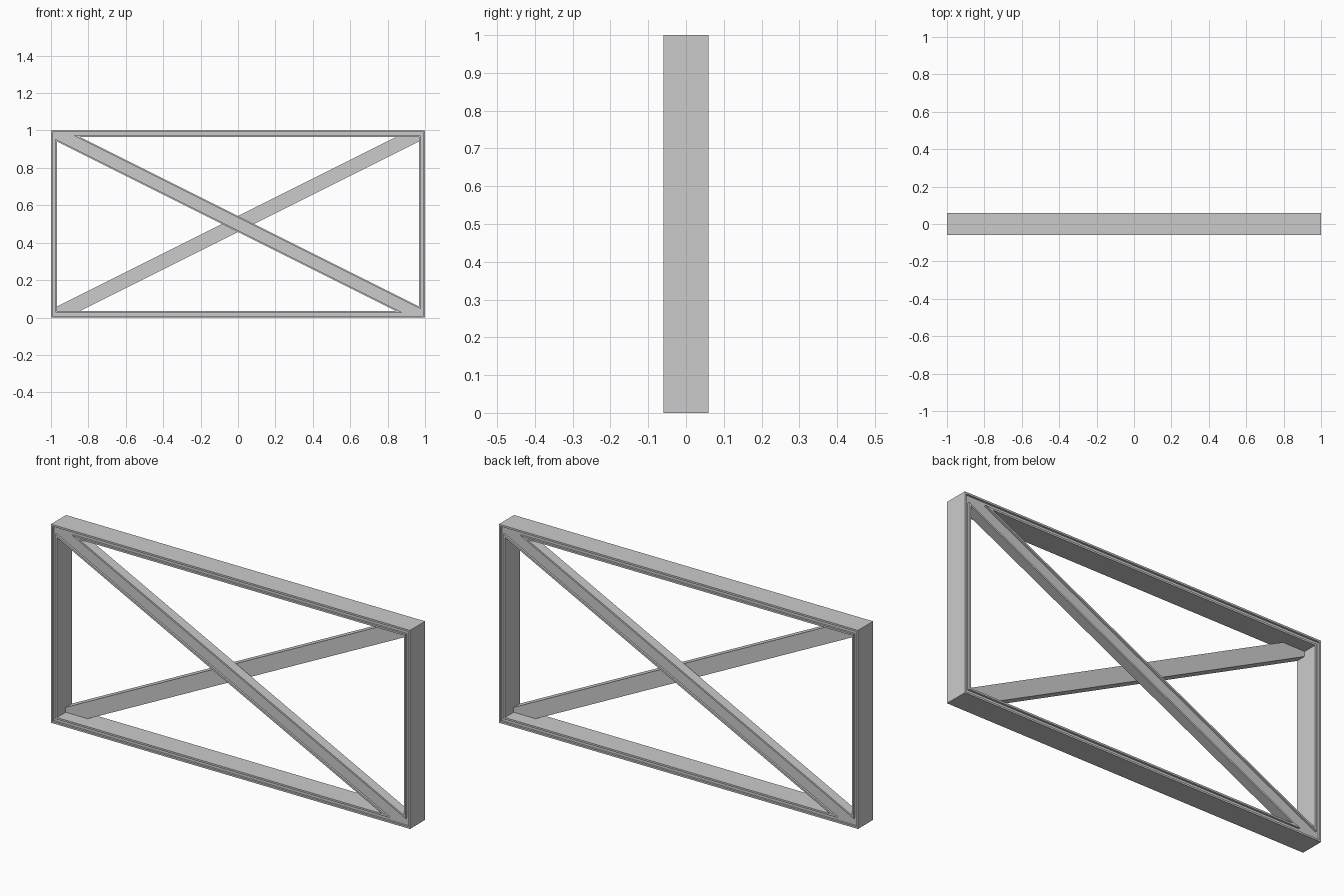
import bpy, bmesh

if "Cube" in bpy.data.objects:
    bpy.data.objects.remove(bpy.data.objects["Cube"])

W, H, D = 1.0, 1.0, 0.06      # half width, height, half depth
XI, ZI = 0.967, 0.035         # inner opening of the frame
RIM, GROOVE = 0.009, 0.01     # rim width, groove depth
SLOPE, HALF = 0.5, 0.043      # brace slope and half height


def rect(x, z):
    return [(-x, z), (x, z), (x, H - z), (-x, H - z)]


def triangle(grow):
    # opening above the front brace, optionally grown outward
    x, z = XI + grow, H - ZI + grow
    c = 0.5 + HALF - grow * 1.118
    return [((c - z) / SLOPE, z), (x, c - SLOPE * x), (x, z)]


def turned(loop):
    # half turn about the middle of the panel
    return [(-x, H - z) for x, z in loop]


def make(name, outer, inner, y0, y1, side=1):
    # extrude a polygon, or a ring when an inner loop is given
    bm = bmesh.new()
    def verts(loop, y):
        return [bm.verts.new((x * side, y * side, z)) for x, z in loop]
    n = len(outer)
    a, b = verts(outer, y0), verts(outer, y1)
    if inner:
        c, d = verts(inner, y0), verts(inner, y1)
        strips = [(a, b), (b, d), (d, c), (c, a)]
    else:
        strips = [(a, b)]
        bm.faces.new(a)
        bm.faces.new(b)
    for p, q in strips:
        for i in range(n):
            j = (i + 1) % n
            bm.faces.new((p[i], p[j], q[j], q[i]))
    bmesh.ops.recalc_face_normals(bm, faces=bm.faces)
    mesh = bpy.data.meshes.new(name)
    bm.to_mesh(mesh)
    bm.free()
    ob = bpy.data.objects.new(name, mesh)
    bpy.context.collection.objects.link(ob)


# Frame body
yb = D - GROOVE
make("frame", rect(W, 0), rect(XI, ZI), -yb, yb)

# Each face: outer rim, brace and the two triangular rims (back is a half turn)
for label, side in (("front", 1), ("back", -1)):
    make(label + "_outer_rim", rect(W, 0), rect(W - RIM, RIM), -D, -yb, side)
    t = triangle(0)
    upper_edge = [t[0], t[1], (XI, ZI)]
    brace = upper_edge + turned(upper_edge)
    make(label + "_brace", brace, None, -yb, -0.01, side)
    make(label + "_upper_rim", triangle(RIM), t, -D, -yb, side)
    make(label + "_lower_rim", turned(triangle(RIM)), turned(t), -D, -yb, side)
